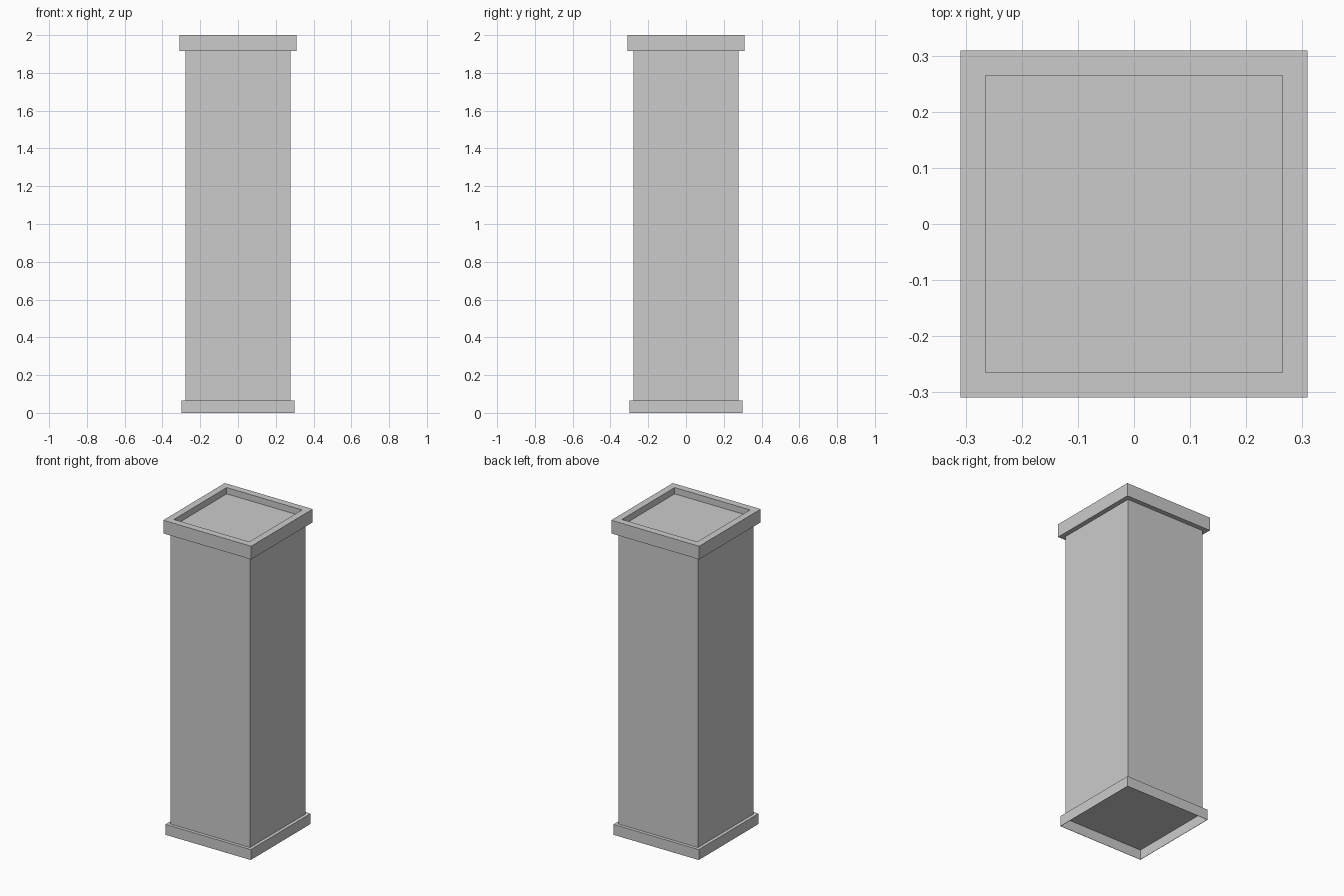
import bpy, bmesh

if "Cube" in bpy.data.objects:
    bpy.data.objects.remove(bpy.data.objects["Cube"])


def square_profile(name, stations):
    """Loft square rings (half width, z) into one shell, closing both ends."""
    bm = bmesh.new()
    rings = []
    for h, z in stations:
        rings.append([bm.verts.new((sx * h, sy * h, z))
                      for sx, sy in ((-1, -1), (1, -1), (1, 1), (-1, 1))])
    for a, b in zip(rings, rings[1:]):
        for i in range(4):
            j = (i + 1) % 4
            bm.faces.new((a[i], a[j], b[j], b[i]))
    bm.faces.new(rings[0][::-1])
    bm.faces.new(rings[-1])
    mesh = bpy.data.meshes.new(name)
    bm.to_mesh(mesh)
    bm.free()
    obj = bpy.data.objects.new(name, mesh)
    bpy.context.collection.objects.link(obj)
    return obj


BASE, SHAFT, CAP, OPENING = 0.30, 0.279, 0.309, 0.265

# One continuous shell: hollow plinth, shaft, overhanging cap, recessed top
square_profile("square_pillar", [
    (BASE - 0.002, 0.063), (BASE - 0.002, 0.0),   # hollow underside
    (BASE, 0.0), (BASE, 0.066),                   # plinth
    (SHAFT, 0.066), (SHAFT, 1.916),               # shaft
    (CAP, 1.916), (CAP, 2.0),                     # cap
    (OPENING, 2.0), (OPENING, 1.96),              # rim and recessed panel
])
